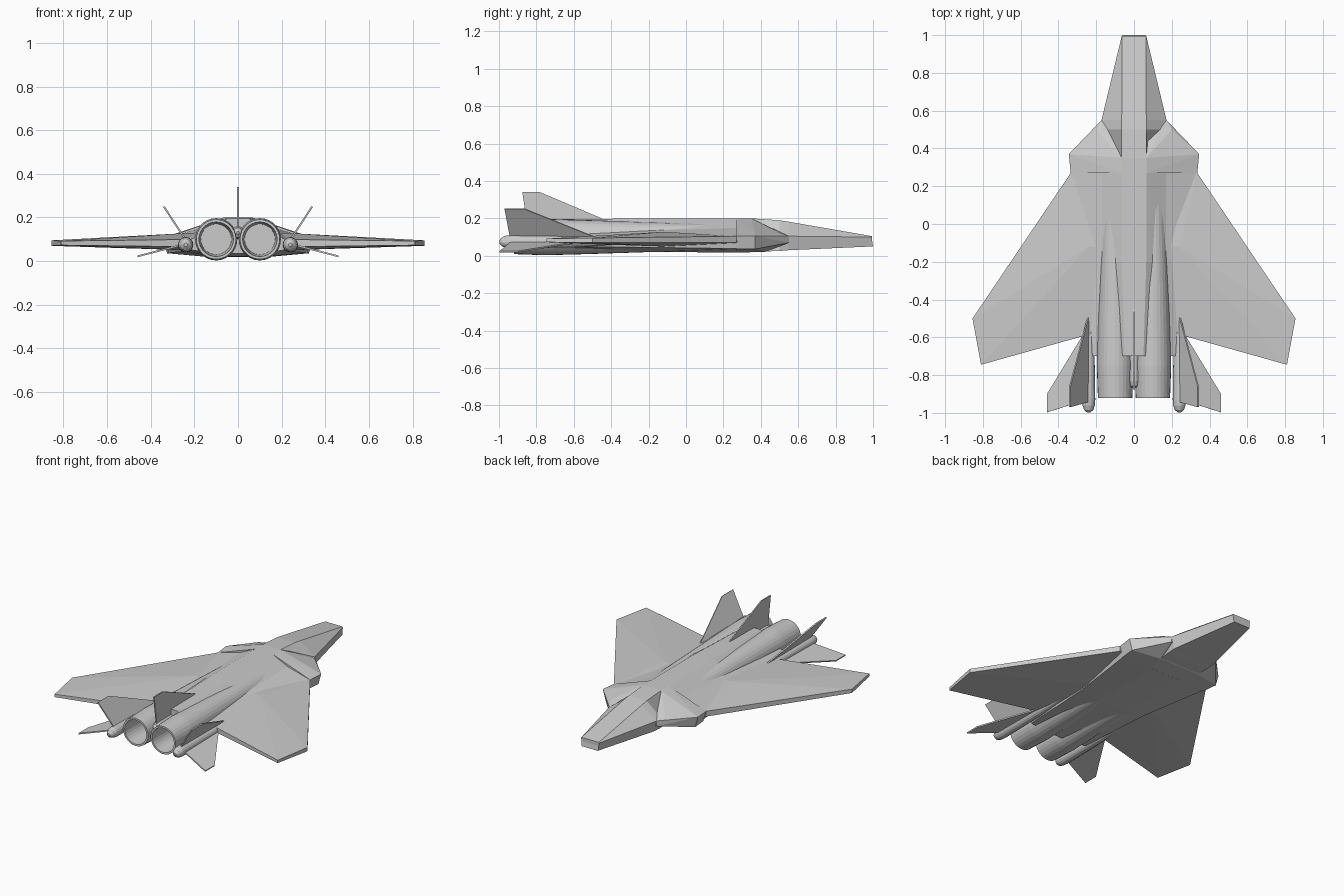
import bpy, bmesh, math
from mathutils import Vector


def finish(name, bm, mirror=False):
    bmesh.ops.recalc_face_normals(bm, faces=bm.faces[:])
    mesh = bpy.data.meshes.new(name)
    bm.to_mesh(mesh)
    bm.free()
    ob = bpy.data.objects.new(name, mesh)
    bpy.context.collection.objects.link(ob)
    if mirror:
        mod = ob.modifiers.new("mirror", 'MIRROR')
        mod.use_clip = False
        mod.use_mirror_merge = False
    return ob


def hull(name, pts, mirror=False, both=False):
    """Convex solid around points; both=True adds their mirrored twins."""
    bm = bmesh.new()
    pts = list(pts) + ([(-x, y, z) for x, y, z in pts] if both else [])
    for p in pts:
        bm.verts.new(p)
    res = bmesh.ops.convex_hull(bm, input=bm.verts[:])
    junk = [v for v in bm.verts if not v.link_faces]
    bmesh.ops.delete(bm, geom=junk, context='VERTS')
    bmesh.ops.dissolve_limit(bm, angle_limit=0.01, verts=bm.verts[:], edges=bm.edges[:])
    return finish(name, bm, mirror)


def skin(name, rings, mirror=False):
    bm = bmesh.new()
    loops = [[bm.verts.new(p) for p in r] for r in rings]
    n = len(loops[0])
    for a, b in zip(loops, loops[1:]):
        for i in range(n):
            j = (i + 1) % n
            bm.faces.new((a[i], a[j], b[j], b[i]))
    bm.faces.new(loops[0])
    bm.faces.new(loops[-1])
    return finish(name, bm, mirror)


def loft(name, sections):
    """Sections are (y, half profile of (x, z) from top to bottom)."""
    return skin(name, [[(x, y, z) for x, z in half] + [(-x, y, z) for x, z in reversed(half)]
                       for y, half in sections])


def lathe(name, x, z, profile, sides, mirror):
    """Profile is (radius, y), turned about a line along y."""
    rings = []
    for r, y in profile:
        rings.append([(x + r * math.cos(t), y, z + r * math.sin(t))
                      for t in (2 * math.pi * i / sides for i in range(sides))])
    return skin(name, rings, mirror)


def plate(name, pts, normal, thick, mirror=False):
    off = Vector(normal).normalized() * thick / 2
    return hull(name, [Vector(p) + s * off for p in pts for s in (1, -1)], mirror)


# Nose with flat top and side chines
loft("nose", [
    (0.995, [(0.063, 0.105), (0.065, 0.1), (0.06, 0.05)]),
    (0.55, [(0.065, 0.182), (0.172, 0.105), (0.15, 0.03)]),
    (0.5, [(0.065, 0.19), (0.165, 0.108), (0.15, 0.026)]),
    (0.35, [(0.065, 0.2), (0.085, 0.11), (0.14, 0.02)]),
])
hull("nose_tip", [(0.063, 0.99, 0.105), (0.065, 0.992, 0.1), (0.06, 0.99, 0.05),
                  (0.06, 1.0, 0.05)], both=True)

# Forebody with swept intake shoulders
hull("intake_body", [
    (0.065, 0.35, 0.2), (0.2, 0.5, 0.122), (0.172, 0.55, 0.105), (0.172, 0.55, 0.07),
    (0.345, 0.37, 0.107), (0.325, 0.37, 0.036), (0.15, 0.42, 0.02),
    (0.065, 0.27, 0.2), (0.335, 0.27, 0.105), (0.315, 0.27, 0.036), (0.1, 0.27, 0.018),
], both=True)

# Main body
loft("main_body", [
    (0.3, [(0.065, 0.2), (0.17, 0.15), (0.335, 0.105), (0.315, 0.038), (0.1, 0.018)]),
    (-0.2, [(0.065, 0.2), (0.17, 0.135), (0.25, 0.105), (0.24, 0.045), (0.12, 0.02)]),
    (-0.7, [(0.05, 0.195), (0.14, 0.13), (0.22, 0.1), (0.21, 0.05), (0.1, 0.035)]),
])

# Wings
hull("wing", [
    (0.335, 0.27, 0.105), (0.335, 0.27, 0.07), (0.2, 0.3, 0.105), (0.2, 0.3, 0.07),
    (0.24, -0.12, 0.128), (0.24, -0.12, 0.05), (0.15, -0.12, 0.128), (0.15, -0.12, 0.05),
    (0.855, -0.5, 0.095), (0.855, -0.5, 0.07), (0.81, -0.745, 0.092), (0.81, -0.745, 0.073),
    (0.24, -0.583, 0.1), (0.24, -0.583, 0.065), (0.15, -0.56, 0.1), (0.15, -0.56, 0.065),
], mirror=True)

# Engines with hollow nozzles
lathe("engine", 0.1, 0.1, [(0.045, 0.4), (0.067, 0.2), (0.09, -0.5), (0.097, -0.75), (0.091, -0.92),
                           (0.079, -0.92), (0.07, -0.72)], 28, True)

# Tail booms
tail = [(0.001, -0.17), (0.03, -0.6), (0.035, -0.93), (0.033, -0.96), (0.024, -0.985), (0.008, -0.998)]
lathe("side_boom", 0.24, 0.075, tail, 16, True)
lathe("centre_boom", 0, 0.13, [(0.02, -0.4), (0.03, -0.7), (0.03, -0.83), (0.022, -0.858), (0.006, -0.87)],
      16, False)

# Fins
plate("centre_fin", [(0, -0.45, 0.2), (0, -0.78, 0.34), (0, -0.875, 0.34), (0, -0.845, 0.14),
                     (0, -0.45, 0.17)], (1, 0, 0), 0.008)
plate("canted_fin", [(0.235, -0.46, 0.09), (0.34, -0.86, 0.25), (0.34, -0.97, 0.25),
                     (0.235, -0.94, 0.09)], (0.16, 0, -0.105), 0.008, True)
plate("tail_plane", [(0.235, -0.53, 0.08), (0.46, -0.9, 0.022), (0.46, -0.997, 0.022),
                     (0.235, -0.925, 0.08)], (0.058, 0, 0.225), 0.008, True)
